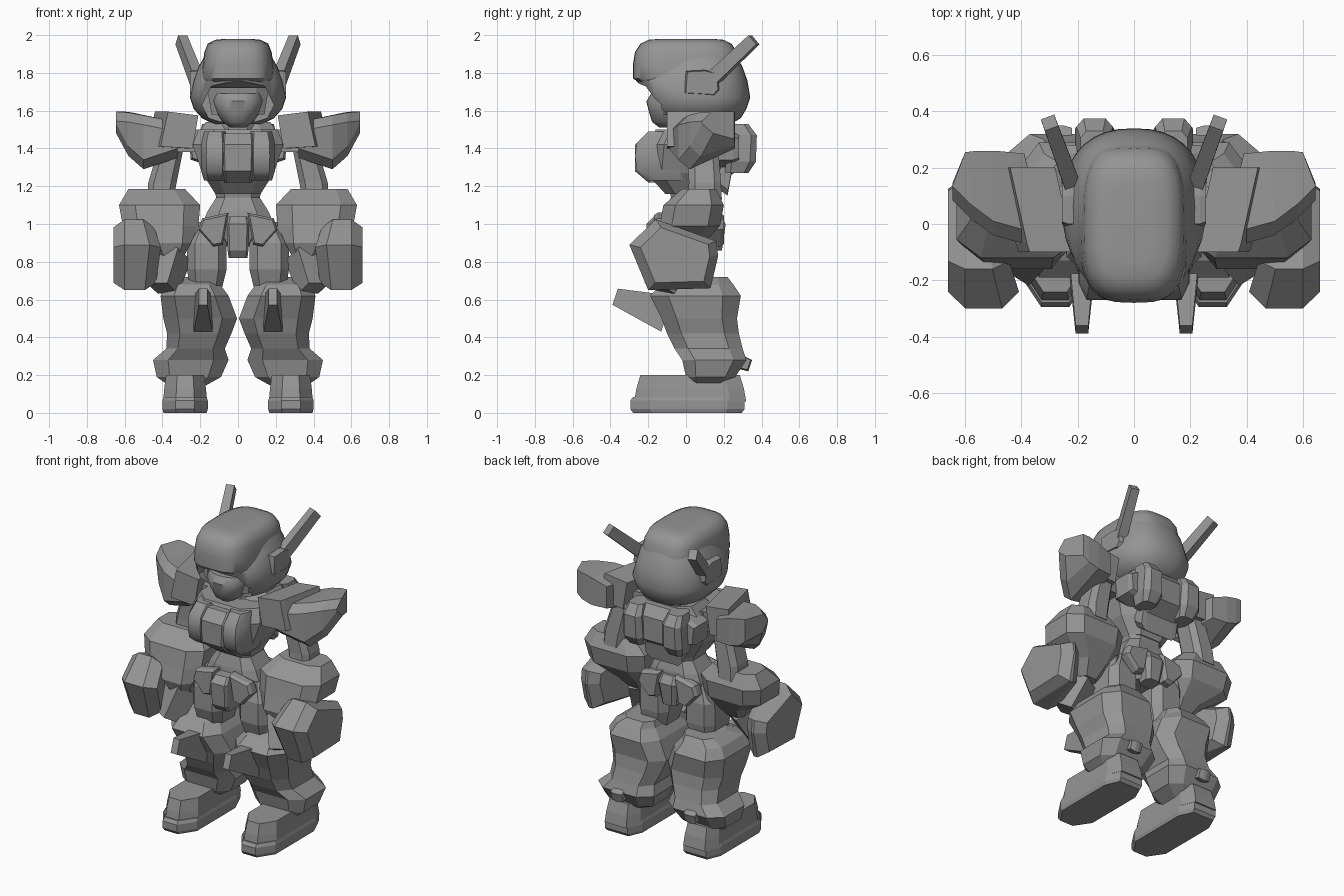
import bpy
import bmesh
from math import cos, sin, pi, copysign
from mathutils import Vector

cube = bpy.data.objects.get("Cube")
if cube:
    bpy.data.objects.remove(cube, do_unlink=True)

armour = bpy.data.materials.new("armour grey")
armour.use_nodes = True
GREY = (.3, .3, .3, 1)
armour.diffuse_color = GREY
armour.node_tree.nodes["Principled BSDF"].inputs["Base Color"].default_value = GREY


def loft(name, rings, pair=False, smooth=False):
    """Skin closed rings of points; a pair is built on both sides."""
    sides = (("left_", 1), ("right_", -1)) if pair else (("", 1),)
    for prefix, sign in sides:
        bm = bmesh.new()
        loops = [[bm.verts.new((p[0] * sign, p[1], p[2])) for p in ring] for ring in rings]
        count = len(loops[0])
        for low, high in zip(loops, loops[1:]):
            for i in range(count):
                j = (i + 1) % count
                bm.faces.new((low[i], low[j], high[j], high[i]))
        bm.faces.new(loops[0])
        bm.faces.new(loops[-1])
        bmesh.ops.recalc_face_normals(bm, faces=bm.faces)
        mesh = bpy.data.meshes.new(prefix + name)
        bm.to_mesh(mesh)
        bm.free()
        mesh.materials.append(armour)
        obj = bpy.data.objects.new(prefix + name, mesh)
        bpy.context.collection.objects.link(obj)
        if smooth:
            bpy.ops.object.select_all(action='DESELECT')
            obj.select_set(True)
            bpy.context.view_layer.objects.active = obj
            bpy.ops.object.shade_smooth_by_angle(angle=pi / 4)
    return obj


def stack(name, rows, cut=.4, **options):
    """Eight-sided block from rows of (z, centre x, centre y, half width, half depth)."""
    k = 1 - cut
    corners = ((1, -k), (1, k), (k, 1), (-k, 1), (-1, k), (-1, -k), (-k, -1), (k, -1))
    rings = [[(x + u * w, y + v * d, z) for u, v in corners] for z, x, y, w, d in rows]
    return loft(name, rings, **options)


def dome(name, rows, power, count=36):
    """Rounded smooth shell from rows of (z, centre y, half width, half depth)."""
    def bulge(value):
        return copysign(abs(value) ** (2 / power), value)
    angles = [2 * pi * i / count for i in range(count)]
    rings = [[(w * bulge(cos(a)), y + d * bulge(sin(a)), z) for a in angles]
             for z, y, w, d in rows]
    return loft(name, rings, smooth=True)


def panel(name, outline, axis, low, high, bevel=.03, shrink=.85, skew=0, **options):
    """Outline pushed along an axis, with bevelled ends; skew slants the low end."""
    mid_u = sum(p[0] for p in outline) / len(outline)
    mid_v = sum(p[1] for p in outline) / len(outline)
    rings = []
    for level, scale, slant in ((low, shrink, skew), (low + bevel, 1, skew),
                                (high - bevel, 1, 0), (high, shrink, 0)):
        ring = []
        for u, v in outline:
            point = [mid_u + (u - mid_u) * scale, mid_v + (v - mid_v) * scale]
            point.insert("xyz".index(axis), level + slant * (u - mid_u))
            ring.append(point)
        rings.append(ring)
    return loft(name, rings, **options)


def beam(name, start, end, width, height, taper=1, **options):
    """Straight rectangular bar between two points."""
    start, end = Vector(start), Vector(end)
    turn = (end - start).to_track_quat('Y', 'Z')
    rings = []
    for centre, s in ((start, 1), (end, taper)):
        rings.append([centre + turn @ Vector((u * width * s, 0, v * height * s))
                      for u, v in ((-1, -1), (1, -1), (1, 1), (-1, 1))])
    return loft(name, rings, **options)


# Helmet: rounded crown over a cheek and neck guard with an opening for the face
dome("helmet_crown", [(1.72, .06, .2, .26), (1.77, .01, .195, .29), (1.85, 0, .187, .28),
                      (1.91, 0, .178, .27), (1.955, 0, .16, .24), (1.975, 0, .12, .2),
                      (1.98, 0, .07, .14)], 3.2)
guard = dome("helmet_guard", [(1.53, .08, .13, .16), (1.56, .07, .19, .22), (1.61, .06, .235, .26),
                              (1.67, .06, .255, .28), (1.76, .03, .235, .295),
                              (1.83, .07, .21, .23), (1.9, .07, .17, .19)], 2.4)
cutter = panel("face_cutter", [(-.1, 1.45), (.1, 1.45), (.19, 1.63), (.14, 1.73), (0, 1.76),
                               (-.14, 1.73), (-.19, 1.63)], "y", -.5, -.08, shrink=1)
cutter.hide_render = True
cutter.hide_viewport = True
opening = guard.modifiers.new("face opening", 'BOOLEAN')
opening.object = cutter
opening.operation = 'DIFFERENCE'

# Face, ears and antennae
stack("face", [(1.58, 0, -.04, .14, .09), (1.76, 0, -.04, .17, .11)])
dome("face_mask", [(1.51, -.08, .04, .06), (1.54, -.08, .08, .1), (1.59, -.07, .115, .125),
                   (1.65, -.07, .135, .14), (1.69, -.06, .13, .125)], 2.2)
panel("ear", [(-.01, 1.69), (.15, 1.68), (.175, 1.71), (.17, 1.8), (.1, 1.815), (0, 1.81)],
      "x", .16, .255, bevel=.02, shrink=.92, pair=True)
beam("antenna", (.205, .1, 1.73), (.3, .36, 1.975), .03, .038, .85, pair=True)
stack("neck", [(1.42, 0, .04, .09, .09), (1.6, 0, .04, .08, .08)])

# Chest, with rounded breast blocks either side of a flat centre plate
stack("chest", [(1.16, 0, .02, .12, .13), (1.27, 0, -.01, .19, .2),
                (1.42, 0, .01, .24, .21), (1.5, 0, .03, .21, .19)])
stack("breast_block", [(1.23, .12, -.1, .06, .1), (1.28, .125, -.12, .07, .14),
                       (1.36, .125, -.12, .072, .15), (1.43, .125, -.12, .07, .14),
                       (1.49, .12, -.08, .06, .12)], pair=True, smooth=True)
stack("chest_plate", [(1.22, 0, -.1, .07, .1), (1.28, 0, -.14, .08, .13),
                      (1.42, 0, -.14, .085, .13), (1.48, 0, -.09, .08, .12)], cut=.15)
stack("collar", [(1.47, 0, .1, .22, .15), (1.54, 0, .12, .17, .12)])

# Backpack and its thrusters
panel("backpack", [(.15, 1.2), (.22, 1.15), (.24, 1.26), (.33, 1.32), (.33, 1.47),
                   (.28, 1.53), (.15, 1.53)], "x", -.13, .13)
stack("thruster", [(1.27, .14, .27, .05, .06), (1.33, .14, .29, .07, .08),
                   (1.47, .14, .3, .065, .075), (1.53, .14, .27, .05, .06)], pair=True)
panel("back_wing", [(.12, 1.3), (.25, 1.34), (.26, 1.46), (.12, 1.52)], "y", .12, .28, pair=True)

# Waist, hips and skirt plates
stack("waist", [(.88, 0, .03, .08, .1), (1, 0, .03, .19, .14), (1.07, 0, .03, .16, .13),
                (1.14, 0, .03, .115, .11), (1.26, 0, .03, .15, .13)])
stack("crotch_block", [(.82, 0, -.1, .05, .07), (.86, 0, -.12, .055, .08),
                       (1, 0, -.12, .06, .09), (1.04, 0, -.1, .05, .07)], cut=.2)
stack("rear_block", [(.86, 0, .14, .05, .05), (1, 0, .15, .07, .06), (1.05, 0, .13, .06, .05)])
hip_outline = [(.05, 1.06), (.19, 1.03), (.21, .97), (.13, .88), (.08, .89)]
for name, front, back in (("front_skirt", -.17, -.09), ("rear_skirt", .12, .2)):
    panel(name, hip_outline, "y", front, back, bevel=.02, pair=True)
panel("side_skirt", [(-.09, 1.0), (.12, 1.0), (.1, .82), (.02, .76), (-.06, .82)],
      "x", .2, .27, bevel=.03, pair=True)

# Shoulder armour: inner block angled outward, and a wing fanning to its outer rear tip
block = []
for y, shift in ((-.1, 0), (-.07, .01), (.2, .07)):
    block.append([(x + shift, y, z) for x, z in ((.21, 1.575), (.37, 1.595), (.41, 1.41), (.24, 1.4))])
loft("shoulder_block", block, pair=True)
wing = []
for x, x_back, front, back, low_front, low_back, top in (
        (.32, .39, -.09, .25, 1.35, 1.4, 1.54), (.5, .49, -.04, .26, 1.29, 1.4, 1.575),
        (.58, .56, .02, .26, 1.36, 1.42, 1.59), (.645, .6, .085, .255, 1.48, 1.45, 1.595)):
    wing.append([(x, front, low_front + .05), (x, front, top - .05), (x, front + .05, top),
                 (x_back, back, top), (x_back, back, low_back), (x, front + .06, low_front)])
loft("shoulder_wing", wing, pair=True)
beam("shoulder_joint", (.18, .06, 1.44), (.36, .07, 1.44), .07, .06, pair=True)

# Arms: upper arm, bulky forearm, outer guard and fist
stack("upper_arm", [(1.13, .41, .1, .07, .09), (1.22, .4, .1, .075, .085),
                    (1.42, .35, .09, .065, .08)], pair=True)
stack("forearm", [(.82, .35, -.05, .06, .08), (.9, .36, -.03, .11, .13), (.99, .41, .02, .2, .16),
                  (1.1, .415, .04, .215, .16), (1.185, .43, .07, .15, .09)], pair=True)
panel("arm_guard", [(-.16, 1.025), (-.3, .89), (-.2, .65), (.13, .66), (.17, .83), (.16, .91)],
      "x", .475, .66, bevel=.06, shrink=.78, skew=.25, pair=True)
beam("fist", (.35, -.06, .84), (.4, -.14, .66), .08, .075, .8, pair=True)

# Legs: thigh, flared shin, knee spike and calf fin
stack("thigh", [(.64, .17, .02, .08, .1), (.76, .165, .01, .105, .13),
                (.9, .165, .01, .105, .13), (1.01, .14, .02, .07, .09)], pair=True)
stack("shin", [(.14, .27, .11, .09, .09), (.19, .26, .13, .17, .13), (.28, .25, .15, .2, .17),
               (.34, .225, .12, .155, .18), (.42, .205, .09, .17, .19), (.5, .2, .07, .195, .2),
               (.62, .23, .05, .18, .24), (.68, .235, .06, .14, .19), (.72, .21, .1, .1, .12)],
      pair=True)
beam("knee_spike", (.185, -.1, .525), (.185, -.375, .615), .05, .1, .45, pair=True)
panel("calf_fin", [(.25, .34), (.29, .31), (.35, .28), (.33, .22), (.25, .24)],
      "x", .22, .3, pair=True)

# Feet: boot over a wider sole, both with a narrowed toe
sole_outline = [(.23, -.295), (.33, -.295), (.4, -.19), (.4, .22), (.36, .31),
                (.2, .31), (.16, .22), (.16, -.19)]
panel("sole", sole_outline, "z", 0, .085, bevel=.02, shrink=.95, pair=True)
boot = []
for z, width, length in ((.06, .97, .98), (.13, .92, .94), (.2, .84, .87)):
    boot.append([(.28 + (x - .28) * width, .015 + y * length, z) for x, y in sole_outline])
loft("boot", boot, pair=True)
